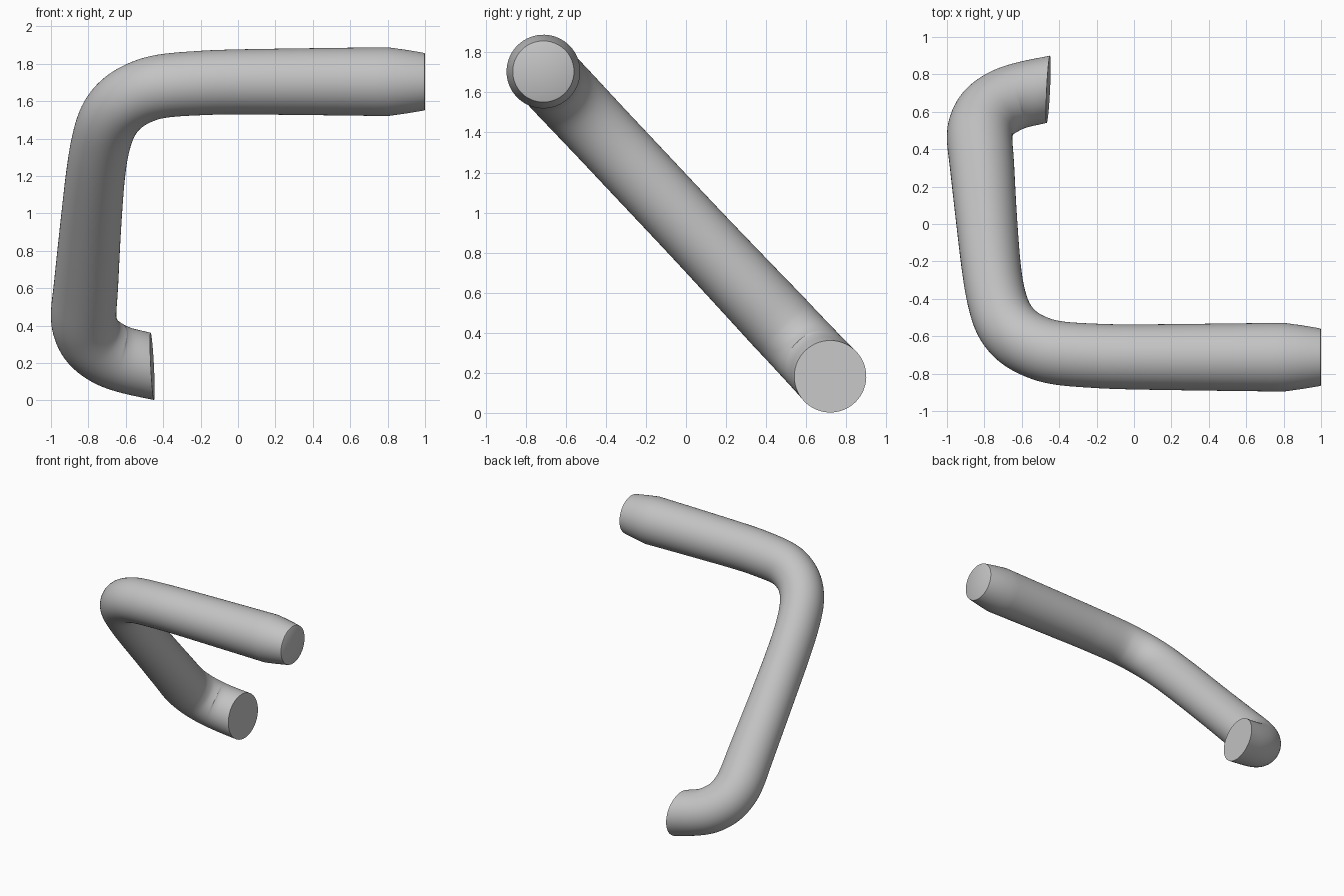
import bpy, bmesh, math
from mathutils import Vector

if "Cube" in bpy.data.objects:
    bpy.data.objects.remove(bpy.data.objects["Cube"])

SIDES, STEPS = 64, 6

grey = bpy.data.materials.new("plain grey")
grey.diffuse_color = (0.55, 0.55, 0.55, 1)
grey.use_nodes = True
grey.node_tree.nodes["Principled BSDF"].inputs["Base Color"].default_value = grey.diffuse_color

# The pipe lies in one tilted plane: x, and "down", which runs back and downward
origin = Vector((0, -0.712, 1.704))
down = Vector((0, 0.685, -0.728)).normalized()
across = Vector((1, 0, 0))
normal = across.cross(down)

# Centre line: x, distance down, half width in the plane, half width across it
path = [
    (0.80, 0.000, 0.184, 0.184),
    (0.40, 0.000, 0.179, 0.179),
    (0.00, 0.002, 0.174, 0.174),
    (-0.20, 0.010, 0.172, 0.172),
    (-0.40, 0.032, 0.169, 0.171),
    (-0.52, 0.078, 0.167, 0.170),
    (-0.62, 0.160, 0.165, 0.170),
    (-0.69, 0.280, 0.162, 0.169),
    (-0.733, 0.450, 0.158, 0.168),
    (-0.762, 0.690, 0.158, 0.168),
    (-0.790, 1.100, 0.164, 0.168),
    (-0.813, 1.500, 0.172, 0.172),
    (-0.825, 1.700, 0.175, 0.175),
    (-0.815, 1.810, 0.175, 0.175),
    (-0.775, 1.910, 0.175, 0.176),
    (-0.70, 1.990, 0.175, 0.177),
    (-0.60, 2.045, 0.176, 0.178),
    (-0.458, 2.090, 0.180, 0.180),
]


def smooth_path(points):
    """Catmull-Rom curve through the control points."""
    pts = [Vector(p) for p in points]
    pts = [2 * pts[0] - pts[1]] + pts + [2 * pts[-1] - pts[-2]]
    out = []
    for p0, p1, p2, p3 in zip(pts, pts[1:], pts[2:], pts[3:]):
        for i in range(STEPS):
            t = i / STEPS
            out.append(0.5 * (2 * p1 + (p2 - p0) * t
                              + (2 * p0 - 5 * p1 + 4 * p2 - p3) * t * t
                              + (3 * p1 - p0 - 3 * p2 + p3) * t ** 3))
    return out + [pts[-2]]


# Tapered tip with a small rounded rim, then the smoothed bends
tip = [Vector((x, 0, r, r)) for x, r in
       ((1.0, 0.148), (0.997, 0.153), (0.985, 0.156), (0.90, 0.170))]
rings = tip + smooth_path(path)

bm = bmesh.new()
loops = []
last = len(rings) - 1
cap_direction = Vector((0.997, -0.07))
for i, c in enumerate(rings):
    a, b = rings[max(i - 1, 0)], rings[min(i + 1, last)]
    t = Vector((b[0] - a[0], b[1] - a[1])).normalized()
    # Turn the final rings towards the slanted end face
    k = max(0, 1 - (last - i) / (2 * STEPS))
    t = t.lerp(cap_direction, k).normalized()
    side = across * -t[1] + down * t[0]
    centre = origin + across * c[0] + down * c[1]
    loop = []
    for j in range(SIDES):
        ang = 2 * math.pi * j / SIDES
        loop.append(bm.verts.new(centre + side * c[2] * math.cos(ang)
                                 + normal * c[3] * math.sin(ang)))
    loops.append(loop)

# Skin and flat end caps
for la, lb in zip(loops, loops[1:]):
    for j in range(SIDES):
        n = (j + 1) % SIDES
        bm.faces.new((la[j], la[n], lb[n], lb[j]))
bm.faces.new(loops[0])
bm.faces.new(loops[-1])
bmesh.ops.recalc_face_normals(bm, faces=bm.faces)

mesh = bpy.data.meshes.new("bent_pipe")
bm.to_mesh(mesh)
bm.free()
mesh.materials.append(grey)
pipe = bpy.data.objects.new("bent_pipe", mesh)
bpy.context.collection.objects.link(pipe)
bpy.context.view_layer.objects.active = pipe
pipe.select_set(True)
bpy.ops.object.shade_smooth_by_angle(angle=math.radians(35))
